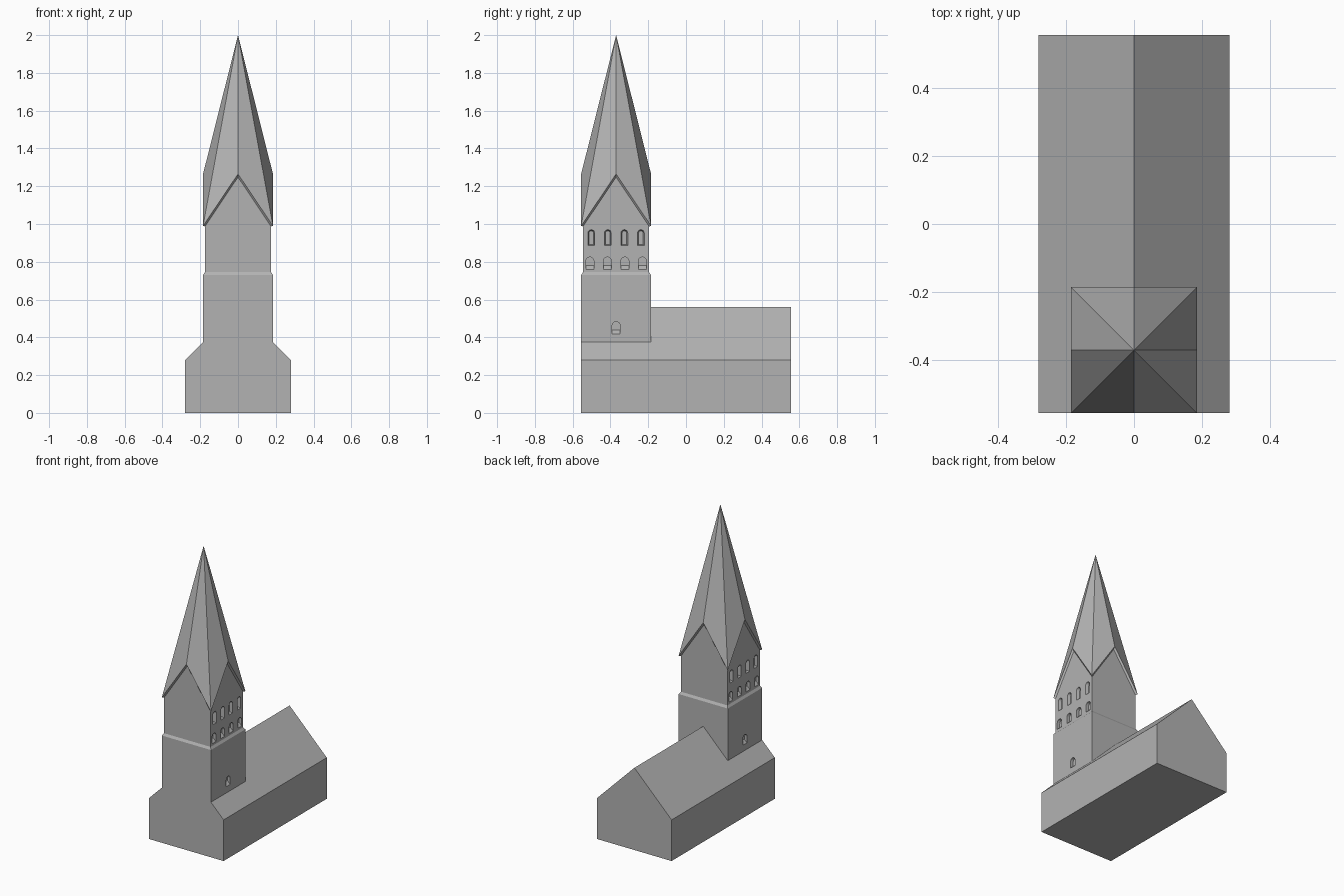
import bpy
import bmesh
import math

cube = bpy.data.objects.get("Cube")
if cube:
    bpy.data.objects.remove(cube, do_unlink=True)

TOWER_Y = -0.37          # centre of the square tower
LOWER, UPPER = 0.185, 0.175   # half widths of the tower stages
HALF_LENGTH = 0.555

stone = bpy.data.materials.new("grey_stone")
stone.use_nodes = True
stone.diffuse_color = (0.45, 0.45, 0.45, 1)
stone.node_tree.nodes["Principled BSDF"].inputs["Base Color"].default_value = (0.45, 0.45, 0.45, 1)


def finish(name, bm):
    """Turn a bmesh into a flat shaded object."""
    bmesh.ops.recalc_face_normals(bm, faces=bm.faces[:])
    mesh = bpy.data.meshes.new(name)
    bm.to_mesh(mesh)
    bm.free()
    mesh.materials.append(stone)
    obj = bpy.data.objects.new(name, mesh)
    bpy.context.scene.collection.objects.link(obj)
    return obj


def bridge(bm, a, b):
    """Join two closed rings with quads."""
    n = len(a)
    for i in range(n):
        j = (i + 1) % n
        bm.faces.new((a[i], a[j], b[j], b[i]))


def fan(bm, ring, z):
    """Close a ring with triangles to a point on the tower axis."""
    tip = bm.verts.new((0, TOWER_Y, z))
    for i, v in enumerate(ring):
        bm.faces.new((v, ring[(i + 1) % len(ring)], tip))


def square_ring(bm, r, corner, side_mid, end_mid):
    """Eight points round a square: heights for corners and wall middles."""
    pts = [(1, -1, corner), (1, 0, side_mid), (1, 1, corner), (0, 1, end_mid),
           (-1, 1, corner), (-1, 0, side_mid), (-1, -1, corner), (0, -1, end_mid)]
    return [bm.verts.new((x * r, TOWER_Y + y * r, z)) for x, y, z in pts]


# Nave: gabled prism
bm = bmesh.new()
gable = [(-0.28, 0), (0.28, 0), (0.28, 0.28), (0, 0.56), (-0.28, 0.28)]
ends = [[bm.verts.new((x, y, z)) for x, z in gable] for y in (-HALF_LENGTH, HALF_LENGTH)]
for end in ends:
    bm.faces.new(end)
bridge(bm, *ends)
finish("nave", bm)

# Tower: rises from the nave roof, steps in, ends in four gables
bm = bmesh.new()
rings = [square_ring(bm, LOWER, 0.375, 0.375, 0.56),
         square_ring(bm, LOWER, 0.73, 0.73, 0.73),
         square_ring(bm, UPPER, 0.745, 0.745, 0.745),
         square_ring(bm, UPPER, 0.987, 1.248, 1.248)]
for low, high in zip(rings, rings[1:]):
    bridge(bm, low, high)
fan(bm, rings[0], 0.56)
fan(bm, rings[-1], 1.2)
tower = finish("tower", bm)

# Spire: folded roof over the gables with a narrow overhang
bm = bmesh.new()
soffit = square_ring(bm, UPPER, 0.987, 1.248, 1.248)
eaves = square_ring(bm, LOWER, 0.99, 1.265, 1.265)
bridge(bm, soffit, eaves)
fan(bm, eaves, 2.0)
fan(bm, soffit, 1.2)
finish("spire", bm)


def add_window(bm, side, wall, y, bottom, top, half, sill, splay, depth=0.02):
    """Arched recess with a sloping sill or splayed jambs."""
    spring = top - half
    loops = []
    for t in (-0.4, 1):
        w = half - splay * t
        profile = [(-w, bottom + sill * t), (w, bottom + sill * t)]
        profile += [(w * math.cos(a), spring + w * math.sin(a))
                    for a in (math.pi * k / 8 for k in range(9))]
        loops.append([bm.verts.new((side * (wall - depth * t), y + dy, z)) for dy, z in profile])
        bm.faces.new(loops[-1])
    bridge(bm, *loops)


# Windows: two rows of four and one low window on each side
bm = bmesh.new()
for side in (1, -1):
    for i in range(4):
        offset = i - 1.5
        add_window(bm, side, UPPER, TOWER_Y + 0.0875 * offset, 0.886, 0.97, 0.018, 0.006, 0.006)
        add_window(bm, side, UPPER, TOWER_Y + 0.0925 * offset, 0.76, 0.825, 0.021, 0.02, 0)
    add_window(bm, side, LOWER, TOWER_Y, 0.418, 0.483, 0.021, 0.02, 0)
cutter = finish("window_cutter", bm)
cutter.hide_render = True

cut = tower.modifiers.new("windows", "BOOLEAN")
cut.operation = "DIFFERENCE"
cut.solver = "EXACT"
cut.object = cutter
bpy.context.view_layer.objects.active = tower
bpy.ops.object.modifier_apply(modifier=cut.name)
bpy.data.objects.remove(cutter, do_unlink=True)
